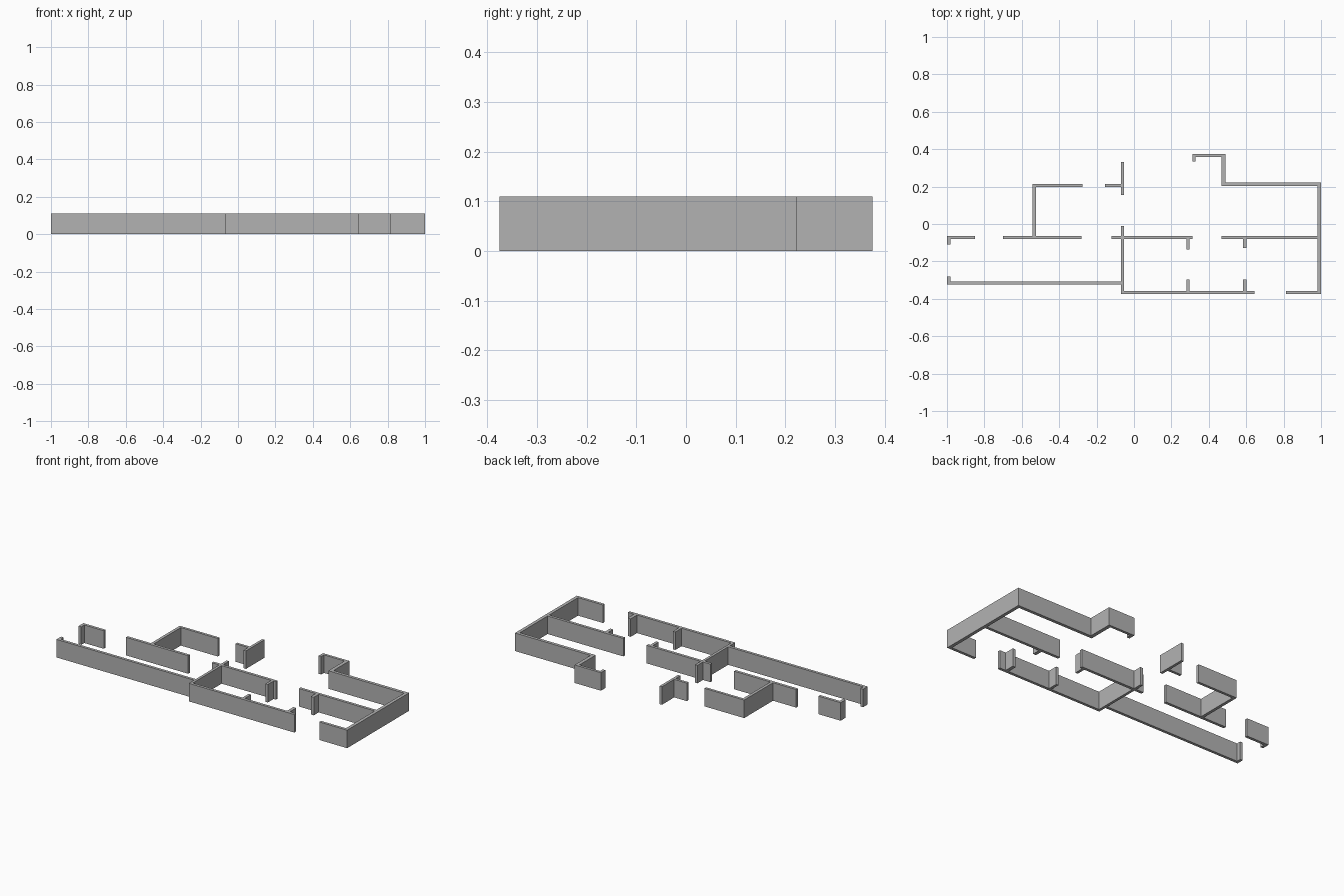
import bpy
import bmesh

HEIGHT = 0.11
# Shared wall lines as (low edge, high edge)
OUTER_RIGHT = (0.98, 1.0)
FRONT = (-0.375, -0.358)
LOW_FRONT = (-0.324, -0.307)
MIDDLE = (-0.081, -0.064)
REAR = (0.198, 0.214)
RIGHT_REAR = (0.203, 0.222)
TOP_REAR = (0.359, 0.375)
LEFT_END = (-1.0, -0.982)
LEFT_ROOM = (-0.543, -0.525)
SPINE = (-0.07, -0.054)
ALCOVE = (0.468, 0.49)
STUB_A = (0.281, 0.297)
STUB_B = (0.582, 0.602)
HOOK = (0.312, 0.329)

cube = bpy.data.objects.get("Cube")
if cube:
    bpy.data.objects.remove(cube, do_unlink=True)

plaster = bpy.data.materials.new("plaster_grey")
plaster.use_nodes = True
colour = (0.45, 0.45, 0.45, 1.0)
plaster.diffuse_color = colour
for node in plaster.node_tree.nodes:
    if node.type == "BSDF_PRINCIPLED":
        node.inputs["Base Color"].default_value = colour
        node.inputs["Roughness"].default_value = 0.9


def add_box(bm, x_range, y_range):
    """Full-height wall block over a rectangle of the plan."""
    (x0, x1), (y0, y1) = x_range, y_range
    corners = bmesh.ops.create_cube(bm, size=1.0)["verts"]
    for v in corners:
        v.co.x = x1 if v.co.x > 0 else x0
        v.co.y = y1 if v.co.y > 0 else y0
        v.co.z = HEIGHT if v.co.z > 0 else 0.0


def wall(name, *blocks):
    """One connected run of wall, made of butted blocks."""
    bm = bmesh.new()
    for x_range, y_range in blocks:
        add_box(bm, x_range, y_range)
    mesh = bpy.data.meshes.new(name)
    bm.to_mesh(mesh)
    bm.free()
    mesh.materials.append(plaster)
    bpy.context.collection.objects.link(bpy.data.objects.new(name, mesh))


# Far end of the long corridor
wall("corridor_end_wall",
     ((LEFT_END[0], -0.85), MIDDLE),
     (LEFT_END, (-0.11, MIDDLE[0])))

# Small rear room
wall("rear_room_wall",
     ((-0.70, -0.28), MIDDLE),
     (LEFT_ROOM, (MIDDLE[1], REAR[0])),
     ((LEFT_ROOM[0], -0.275), REAR))
wall("rear_partition",
     ((-0.155, SPINE[0]), REAR),
     (SPINE, (0.155, 0.332)))

# Front rooms joined to the corridor front wall
wall("front_and_spine_walls",
     ((SPINE[0], 0.643), FRONT),
     (SPINE, (FRONT[1], -0.01)),
     ((LEFT_END[0], SPINE[0]), LOW_FRONT),
     (LEFT_END, (LOW_FRONT[1], -0.28)),
     ((-0.12, SPINE[0]), MIDDLE),
     ((SPINE[1], 0.312), MIDDLE),
     (STUB_A, (-0.137, MIDDLE[0])),
     (STUB_A, (FRONT[1], -0.298)),
     (STUB_B, (FRONT[1], -0.298)))

# Outer wall on the left side, with its rear alcove and inner partition
wall("outer_walls",
     ((0.812, OUTER_RIGHT[0]), FRONT),
     (OUTER_RIGHT, (FRONT[0], RIGHT_REAR[1])),
     ((ALCOVE[0], OUTER_RIGHT[0]), RIGHT_REAR),
     (ALCOVE, (RIGHT_REAR[1], TOP_REAR[0])),
     ((HOOK[0], ALCOVE[1]), TOP_REAR),
     (HOOK, (0.333, TOP_REAR[0])),
     ((0.468, OUTER_RIGHT[0]), MIDDLE),
     (STUB_B, (-0.128, MIDDLE[0])))
